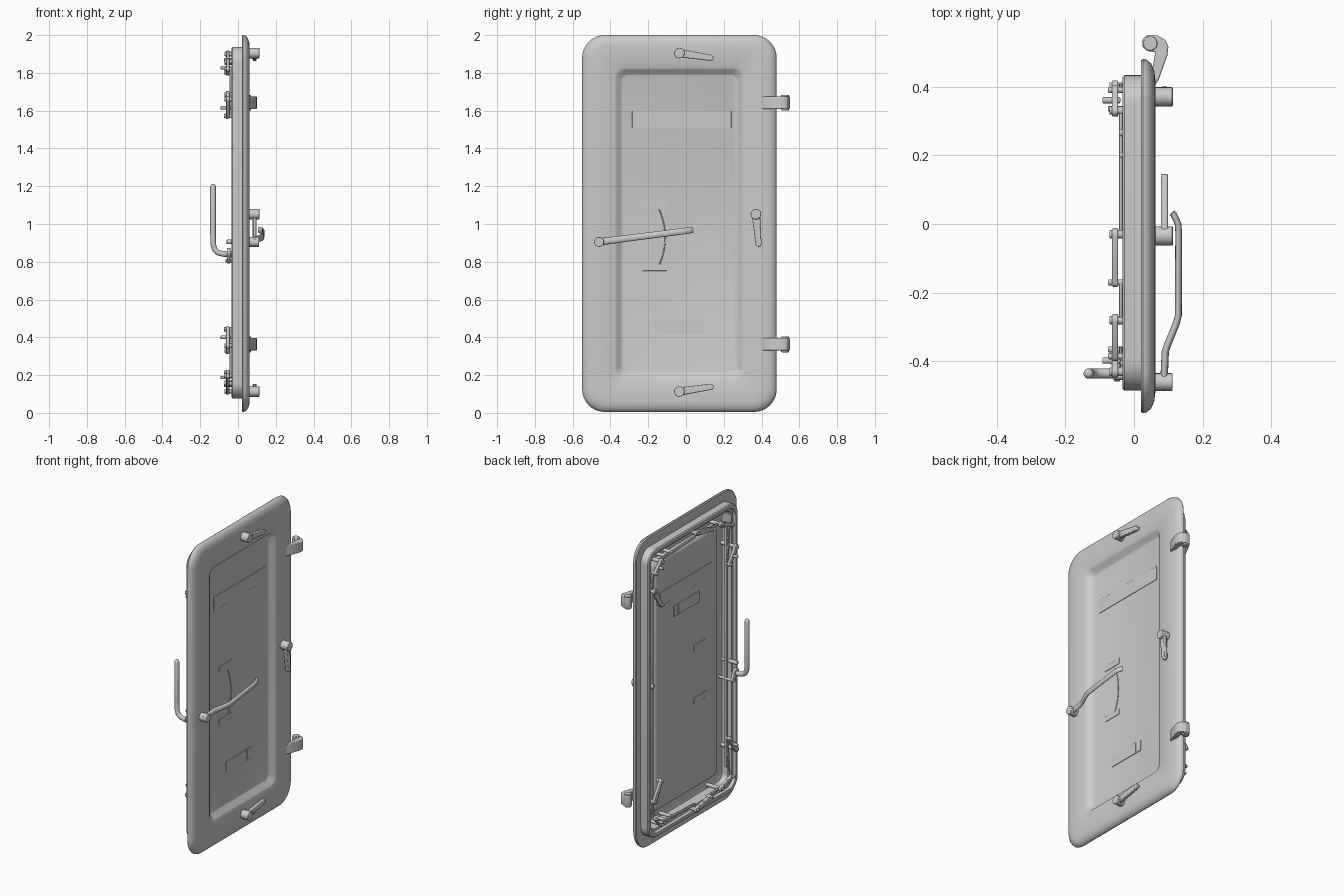
import bpy, bmesh, math
from mathutils import Vector

if "Cube" in bpy.data.objects:
    bpy.data.objects.remove(bpy.data.objects["Cube"])

MID = 1.0075  # mirror height for upper / lower parts


def finish(name, bm, angle=35, bevel=0.0):
    bmesh.ops.recalc_face_normals(bm, faces=bm.faces)
    me = bpy.data.meshes.new(name)
    bm.to_mesh(me)
    bm.free()
    ob = bpy.data.objects.new(name, me)
    bpy.context.collection.objects.link(ob)
    bpy.ops.object.select_all(action='DESELECT')
    ob.select_set(True)
    bpy.context.view_layer.objects.active = ob
    if bevel:
        m = ob.modifiers.new("bevel", 'BEVEL')
        m.width, m.segments, m.limit_method = bevel, 2, 'ANGLE'
    bpy.ops.object.shade_smooth_by_angle(angle=math.radians(angle))
    return ob


def rounded_rect(x, y0, y1, z0, z1, r, n=8):
    pts = []
    for cy, cz, a0 in ((y1 - r, z1 - r, 0), (y0 + r, z1 - r, 90),
                       (y0 + r, z0 + r, 180), (y1 - r, z0 + r, 270)):
        for i in range(n + 1):
            a = math.radians(a0 + 90 * i / n)
            pts.append(Vector((x, cy + r * math.cos(a), cz + r * math.sin(a))))
    return pts


def loft(name, rings, closed=False, **kw):
    bm = bmesh.new()
    loops = [[bm.verts.new(p) for p in ring] for ring in rings]
    pairs = list(zip(loops, loops[1:]))
    if closed:
        pairs.append((loops[-1], loops[0]))
    for a, b in pairs:
        for i in range(len(a)):
            j = (i + 1) % len(a)
            bm.faces.new((a[i], a[j], b[j], b[i]))
    if not closed:
        bm.faces.new(loops[0])
        bm.faces.new(loops[-1])
    return finish(name, bm, **kw)


def cyl(name, x0, x1, y, z, r, bevel=0.003):
    rings = [[Vector((x, y + r * math.cos(a), z + r * math.sin(a)))
              for a in [math.tau * i / 20 for i in range(20)]] for x in (x0, x1)]
    return loft(name, rings, bevel=bevel)


def link(name, x0, x1, a, b, ra, rb):
    """Flat bar with rounded ends between two (y, z) points."""
    d = math.atan2(b[1] - a[1], b[0] - a[0])
    pts = []
    for c, r, s in ((a, ra, math.pi / 2), (b, rb, -math.pi / 2)):
        for i in range(9):
            t = d + s + math.pi * i / 8
            pts.append((c[0] + r * math.cos(t), c[1] + r * math.sin(t)))
    rings = [[Vector((x, p[0], p[1])) for p in pts] for x in (x0, x1)]
    return loft(name, rings, bevel=min(x1 - x0, rb) * 0.3)


def box(name, x0, x1, y0, y1, z0, z1, bevel=0.001):
    ring = [(y0, z0), (y1, z0), (y1, z1), (y0, z1)]
    return loft(name, [[Vector((x, *p)) for p in ring] for x in (x0, x1)], bevel=bevel)


def tube(name, pts, radii, side, flat=1.0, n=14):
    """Sweep an ellipse along a planar path; side is the plane normal."""
    pts, side, rings = [Vector(p) for p in pts], Vector(side).normalized(), []
    for i, p in enumerate(pts):
        t = (pts[min(i + 1, len(pts) - 1)] - pts[max(i - 1, 0)]).normalized()
        u = t.cross(side).normalized()
        rings.append([p + radii[i] * (u * math.cos(a) + side * flat * math.sin(a))
                      for a in [math.tau * k / n for k in range(n)]])
    return loft(name, rings, angle=50)


# Pressed door leaf: (x, inset from the outer edge, corner radius)
E = (-0.55, 0.48, 0.005, 2.0)


def inset(x, d, r):
    return rounded_rect(x, E[0] + d, E[1] - d, E[2] + d, E[3] - d, r)


leaf = [inset(0.026, 0.215, 0.03), inset(0.030, 0.205, 0.035), inset(0.054, 0.185, 0.045),
        inset(0.060, 0.172, 0.05), inset(0.062, 0.06, 0.09), inset(0.059, 0.035, 0.10),
        inset(0.050, 0.013, 0.115), inset(0.037, 0.002, 0.12), inset(0.026, 0.0, 0.12),
        inset(0.020, 0.004, 0.118), inset(0.020, 0.07, 0.08), inset(0.050, 0.12, 0.06),
        inset(0.050, 0.18, 0.045), inset(0.022, 0.20, 0.035), inset(0.018, 0.215, 0.03)]
loft("door_leaf", leaf, angle=40)

# Raised rear rim with an inner gasket step
F = (-0.485, 0.433, 0.077, 1.937)
rim = [rounded_rect(x, F[0] + d, F[1] - d, F[2] + d, F[3] - d, 0.085 - d * 0.7)
       for x, d in ((0.03, 0), (-0.028, 0), (-0.034, 0.006), (-0.034, 0.026),
                    (-0.016, 0.03), (-0.016, 0.045), (0.055, 0.05), (0.055, 0.02))]
loft("rear_rim", rim, closed=True, angle=30)

# Plates on both faces of the recessed panel
for side, x0, x1 in (("front", 0.024, 0.029), ("rear", 0.014, 0.02)):
    box(side + "_sign_plate", x0, x1, -0.285, 0.24, 1.51, 1.598)
    for z in (1.11, 0.77):
        box(side + "_position_plate", x0, x1, -0.23, -0.10, z - 0.018, z + 0.018)
for nm, x0, x1, y, z in (("front", 0.024, 0.030, -0.165, 0.42), ("rear", 0.013, 0.02, -0.16, 1.39)):
    box(nm + "_data_plate", x0, x1, y, y + 0.215, z, z + 0.07)
    box(nm + "_data_tab", x0, x1, y + 0.22, y + 0.26, z, z + 0.07)
arc = [(0.027, -0.46 + 0.35 * math.cos(a), 0.93 + 0.35 * math.sin(a))
       for a in [math.radians(-25 + 50 * i / 16) for i in range(17)]]
tube("swing_arc", arc, [0.003] * 17, (1, 0, 0), n=6)

# Long front lever, tilted about its pivot
tilt = math.radians(7.3)
lever = [(0.09, -0.48), (0.088, -0.44), (0.091, -0.37), (0.096, -0.355), (0.124, -0.285),
         (0.129, -0.265), (0.130, -0.02), (0.128, 0.005), (0.115, 0.032), (0.111, 0.036)]
pts = [(x, -0.46 + (y + 0.46) * math.cos(tilt), 0.905 + (y + 0.46) * math.sin(tilt)) for x, y in lever]
tube("front_lever", pts, [0.011 - 0.0002 * i for i in range(10)],
     (0, -math.sin(tilt), math.cos(tilt)), flat=1.75)
cyl("front_lever_hub", 0.055, 0.112, -0.46, 0.905, 0.026)
cyl("front_lever_shaft", -0.06, 0.06, -0.442, 0.905, 0.012)

# Short front dog handles
for nm, a, b in (("top", (-0.035, 1.905), (0.13, 1.88)),
                 ("bottom", (-0.035, 0.113), (0.13, 0.138)),
                 ("hinge_side", (0.37, 1.052), (0.384, 0.895))):
    cyl(nm + "_dog_hub", 0.055, 0.113, a[0], a[1], 0.028)
    link(nm + "_dog_handle", 0.078, 0.099, a, b, 0.022, 0.016)
    cyl(nm + "_dog_shaft", -0.03, 0.06, a[0], a[1], 0.014)

# Rear upright grip
grip = [(-0.03, 0.838), (-0.08, 0.842), (-0.105, 0.848), (-0.122, 0.862), (-0.131, 0.89),
        (-0.132, 0.95), (-0.132, 1.195), (-0.132, 1.206), (-0.132, 1.211)]
tube("rear_grip", [(x, -0.435, z) for x, z in grip], [0.015] * 7 + [0.012, 0.006], (0, 1, 0))
link("rear_grip_crank", -0.058, -0.04, (-0.435, 0.85), (-0.405, 0.805), 0.024, 0.014)
cyl("rear_grip_pin", -0.066, 0.05, -0.405, 0.805, 0.009)

# Rear dogs, cranks and pins, mirrored top to bottom
arms = [("hinge_dog", (0.40, 1.685), (0.335, 1.575)), ("hinge_crank", (0.33, 1.855), (0.39, 1.80)),
        ("latch_dog", (-0.43, 1.66), (-0.365, 1.57)), ("latch_crank", (-0.28, 1.86), (-0.385, 1.82)),
        ("end_dog", (-0.03, 1.90), (-0.17, 1.87))]
rods = [((0.39, 1.80), (0.40, 1.685)), ((0.33, 1.855), (-0.03, 1.87)),
        ((-0.28, 1.86), (-0.17, 1.87)), ((-0.385, 1.82), (-0.365, 1.57))]
for level, flip in (("upper", False), ("lower", True)):
    def m(p):
        return (p[0], 2 * MID - p[1]) if flip else p
    for nm, a, b in arms:
        a, b = m(a), m(b)
        c = ((a[0] + b[0]) / 2, (a[1] + b[1]) / 2)
        link(f"{level}_{nm}", -0.064, -0.046, a, b, 0.018, 0.013)
        cyl(f"{level}_{nm}_shaft", -0.072, 0.05, a[0], a[1], 0.012)
        cyl(f"{level}_{nm}_pin", -0.075, -0.025, b[0], b[1], 0.009)
        if nm in ("hinge_crank", "latch_dog"):
            cyl(f"{level}_{nm}_peg", -0.092, -0.04, c[0], c[1], 0.009)
    for a, b in rods:
        link(f"{level}_connecting_rod", -0.044, -0.033, m(a), m(b), 0.008, 0.008)
    for y in (0.20, 0.265):
        cyl(f"{level}_guide_bolt", -0.042, 0.05, y, m((y, 1.86))[1], 0.011)

# Long rods inside the rim
for nm, y in (("latch", -0.405), ("hinge", 0.355)):
    link(nm + "_side_rod", -0.012, 0.004, (y, 0.24), (y, 1.775), 0.008, 0.008)

# Hinges
prof = [(0.055, 0.395), (0.072, 0.42), (0.097, 0.49), (0.1, 0.515), (0.092, 0.535), (0.065, 0.55),
        (0.035, 0.549), (0.024, 0.535), (0.025, 0.515), (0.04, 0.503), (0.062, 0.5), (0.05, 0.43)]
for nm, z in (("upper", 1.642), ("lower", 0.363)):
    loft(nm + "_hinge_arm", [[Vector((x, y, h)) for x, y in prof] for h in (z - 0.033, z + 0.033)],
         bevel=0.004)
    knuckle = [[Vector((0.047 + 0.021 * math.cos(a), 0.525 + 0.021 * math.sin(a), h))
                for a in [math.tau * i / 20 for i in range(20)]] for h in (z - 0.042, z + 0.042)]
    loft(nm + "_hinge_knuckle", knuckle, bevel=0.003)
